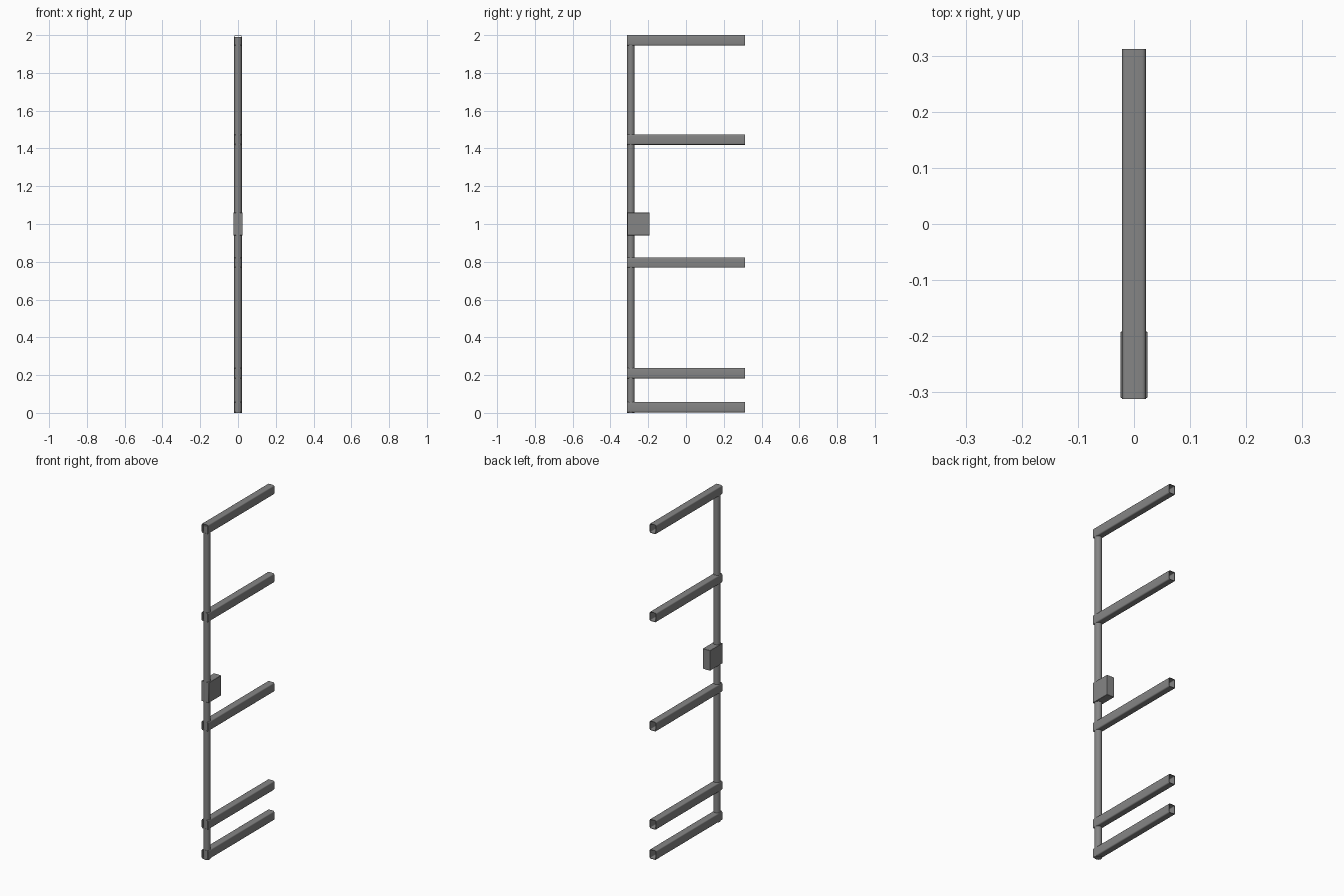
import bpy, bmesh, math

if "Cube" in bpy.data.objects:
    bpy.data.objects.remove(bpy.data.objects["Cube"])

dark = bpy.data.materials.new("dark_grey")
dark.diffuse_color = (0.235, 0.235, 0.235, 1)
dark.use_nodes = True
dark.node_tree.nodes["Principled BSDF"].inputs["Base Color"].default_value = dark.diffuse_color

def make_object(name, bm):
    bmesh.ops.recalc_face_normals(bm, faces=bm.faces)
    mesh = bpy.data.meshes.new(name)
    bm.to_mesh(mesh)
    bm.free()
    mesh.materials.append(dark)
    ob = bpy.data.objects.new(name, mesh)
    bpy.context.collection.objects.link(ob)
    bpy.ops.object.select_all(action='DESELECT')
    ob.select_set(True)
    bpy.context.view_layer.objects.active = ob
    bpy.ops.object.shade_smooth_by_angle(angle=math.radians(35))
    return ob

def rounded_rect(w, h, r, n=4):
    pts = []
    for i, (sx, sz) in enumerate([(1, 1), (-1, 1), (-1, -1), (1, -1)]):
        for k in range(n + 1):
            a = math.pi / 2 * (i + k / n)
            pts.append((sx * (w / 2 - r) + r * math.cos(a),
                        sz * (h / 2 - r) + r * math.sin(a)))
    return pts

# Hollow rail with open ends, running along y
def rail(name, z, w=0.042, h=0.055, r=0.007, wall=0.003, y0=-0.312, y1=0.312):
    bm = bmesh.new()
    outer = rounded_rect(w, h, r)
    inner = rounded_rect(w - 2 * wall, h - 2 * wall, r - wall)
    loops = [[bm.verts.new((x, y, z + dz)) for x, dz in prof]
             for prof, y in ((outer, y0), (outer, y1), (inner, y1), (inner, y0))]
    n = len(outer)
    for a in range(4):
        la, lb = loops[a], loops[(a + 1) % 4]
        for i in range(n):
            j = (i + 1) % n
            bm.faces.new((la[i], la[j], lb[j], lb[i]))
    return make_object(name, bm)

for i, z in enumerate((0.03, 0.21, 0.796, 1.447, 1.9725)):
    rail(f"rail_{i + 1}", z)

# Upright round post
bm = bmesh.new()
bmesh.ops.create_cone(bm, cap_ends=True, segments=32, radius1=0.02, radius2=0.02, depth=1.99)
bmesh.ops.translate(bm, verts=bm.verts, vec=(0, -0.292, 0.995))
make_object("post", bm)

# Lock block at mid height
bm = bmesh.new()
bmesh.ops.create_cube(bm, size=1)
bmesh.ops.scale(bm, verts=bm.verts, vec=(0.048, 0.118, 0.12))
bmesh.ops.translate(bm, verts=bm.verts, vec=(0, -0.251, 1.0))
block = make_object("lock_block", bm)
bevel = block.modifiers.new("soft_edges", 'BEVEL')
bevel.width = 0.001
bevel.segments = 1
